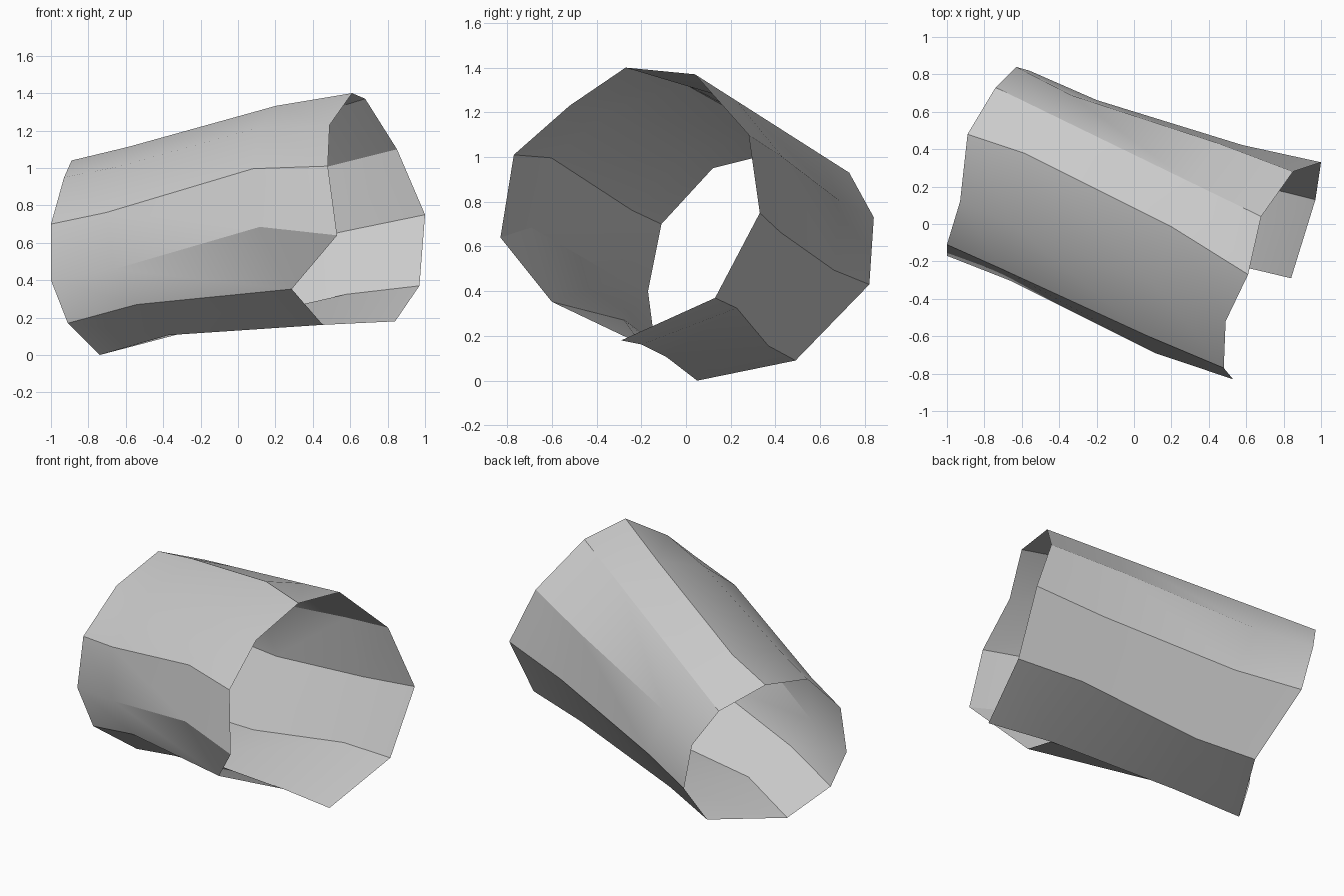
import bpy
import bmesh
from mathutils import Vector

# Remove the default cube only
default_cube = bpy.data.objects.get("Cube")
if default_cube:
    bpy.data.objects.remove(default_cube, do_unlink=True)

# Single plain material
grey = bpy.data.materials.new("light_grey")
grey.use_nodes = True
colour = (0.6, 0.6, 0.6, 1.0)
grey.diffuse_color = colour
grey.node_tree.nodes["Principled BSDF"].inputs["Base Color"].default_value = colour

# Matching corner points of the two open rims, walked around the tube
near_rim = [
    (.53, -.83, .64), (.48, -.77, 1.01), (.49, -.52, 1.23), (.61, -.27, 1.4),
    (.68, .04, 1.37), (.85, .28, 1.1), (1, .33, .75), (.97, .13, .37),
    (.84, -.29, .18), (.73, -.77, .42),
]
far_rim = [
    (-1, -.17, .4), (-1, -.11, .7), (-.93, .12, .95), (-.89, .48, 1.04),
    (-.74, .73, .93), (-.63, .84, .73), (-.56, .82, .43), (-.49, .49, .09),
    (-.74, .05, 0), (-.91, -.14, .17),
]

# Small dents that keep the middle sections from being a straight loft
near_dents = {
    0: (0, -.04, .11), 1: (0, -.01, .07), 2: (0, .02, .06), 3: (0, .05, .03),
    6: (0, -.04, 0), 7: (0, 0, .03), 8: (.04, 0, .03),
}
far_dents = {
    3: (0, .05, 0), 0: (.03, 0, .01), 5: (0, -.04, 0), 6: (.05, -.06, 0),
    7: (.05, -.05, .01), 8: (.05, -.07, .07), 9: (.04, -.01, .05),
}

sections = [(0.0, {}), (0.27, near_dents), (0.8, far_dents), (1.0, {})]
side_count = len(near_rim)
torn_corner = side_count - 1


def make_section(bm, blend, dents):
    """Add one ring of vertices between the two rims."""
    ring = []
    for index, (near, far) in enumerate(zip(near_rim, far_rim)):
        point = Vector(near).lerp(Vector(far), blend)
        point += Vector(dents.get(index, (0, 0, 0)))
        ring.append(bm.verts.new(point))
    return ring


# Loft the open tube
bm = bmesh.new()
rings = [make_section(bm, blend, dents) for blend, dents in sections]
for ring, next_ring in zip(rings, rings[1:]):
    for index in range(side_count):
        following = (index + 1) % side_count
        corners = [ring[index], ring[following], next_ring[following], next_ring[index]]
        # The torn corner is missing, so its panels lose that point
        missing = rings[0][torn_corner]
        if missing in corners:
            if index == torn_corner:
                corners.remove(missing)
            else:
                continue
        bm.faces.new(corners)
bm.verts.remove(rings[0][torn_corner])
bmesh.ops.recalc_face_normals(bm, faces=bm.faces[:])

# Outside faces point away from the tube's middle
middle = sum((vert.co for vert in bm.verts), Vector()) / len(bm.verts)
facing = sum(face.normal.dot(face.calc_center_median() - middle) for face in bm.faces)
if facing < 0:
    bmesh.ops.reverse_faces(bm, faces=bm.faces[:])

mesh = bpy.data.meshes.new("torn_tube")
bm.to_mesh(mesh)
bm.free()
mesh.materials.append(grey)
tube = bpy.data.objects.new("torn_tube", mesh)
bpy.context.collection.objects.link(tube)

# Soft shading along the length, crisp creases between panels
bpy.context.view_layer.objects.active = tube
tube.select_set(True)
bpy.ops.object.shade_smooth_by_angle()
